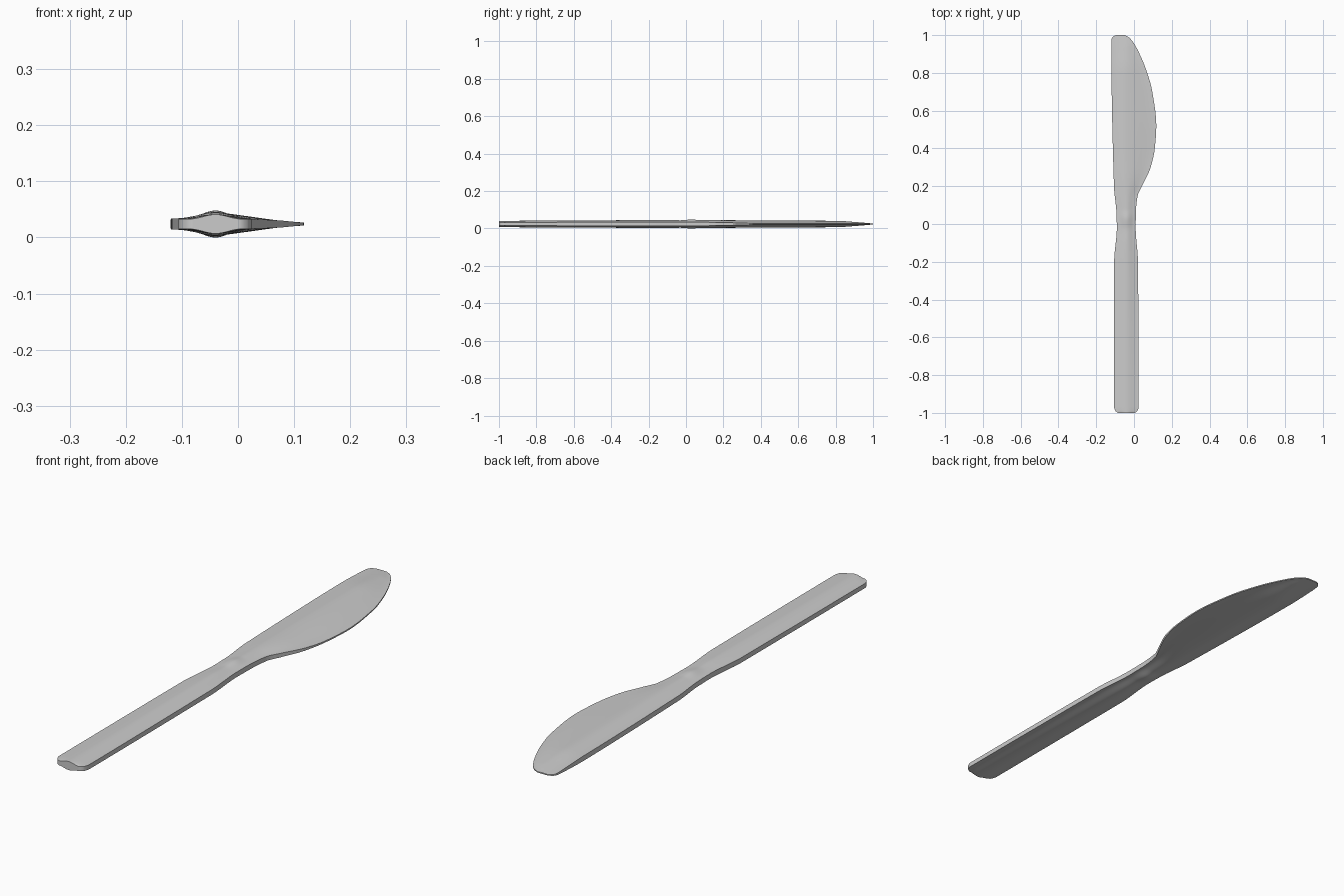
import bpy, bmesh, math

cube = bpy.data.objects.get("Cube")
if cube:
    bpy.data.objects.remove(cube)

MID_Z = 0.024      # height of the flat plane of symmetry
CREST_X = -0.04    # line of greatest thickness


def curve(points):
    """Return a smooth function through (y, value) points, flat at local peaks."""
    slopes = [(b[1] - a[1]) / (b[0] - a[0]) for a, b in zip(points, points[1:])]
    tangents = [slopes[0]]
    for s, t in zip(slopes, slopes[1:]):
        tangents.append(2 * s * t / (s + t) if s * t > 0 else 0)
    tangents.append(slopes[-1])

    def value(y):
        i = 0
        while i < len(slopes) - 1 and y > points[i + 1][0]:
            i += 1
        (ya, va), (yb, vb) = points[i], points[i + 1]
        span = yb - ya
        t = (y - ya) / span
        return ((1 + 2 * t) * (1 - t) ** 2 * va + t * (1 - t) ** 2 * span * tangents[i]
                + t * t * (3 - 2 * t) * vb + t * t * (t - 1) * span * tangents[i + 1])
    return value


# Outline in plan: straight spine on one side, curved cutting edge on the other
spine_x = curve([(-1, -.085), (-.99, -.098), (-.965, -.106), (-.2, -.105), (-.02, -.091),
                 (.06, -.093), (.2, -.106), (.95, -.12), (.98, -.118), (.992, -.11), (1, -.095)])
edge_x = curve([(-1, .005), (-.99, .018), (-.965, .025), (-.2, .021), (-.02, .009),
                (.06, .01), (.15, .019), (.2, .042), (.3, .088), (.4, .11), (.52, .118),
                (.7, .097), (.82, .063), (.92, .02), (.97, -.01), (.99, -.03), (1, -.05)])

# Half thickness along the spine and cutting edge, and the bulge between them
spine_h = curve([(-1, .009), (0, .01), (.8, .01), (.93, .006), (1, .002)])
edge_h = curve([(-1, .009), (.05, .01), (.2, .008), (.4, .003), (1, .002)])
bulge = curve([(-1, .008), (-.6, .009), (-.1, .0115), (-.03, .01), (.03, .014),
               (.08, .0105), (.3, .0115), (.8, .01), (.93, .005), (1, .0005)])


def section(y, steps=9):
    """Closed lens-shaped ring across the knife."""
    left, right = spine_x(y), edge_x(y)
    crest = min(CREST_X, right - 0.35 * (right - left))
    top = []
    for i in range(2 * steps + 1):
        u = i / steps - 1
        x = crest + u * ((crest - left) if u < 0 else (right - crest))
        t = (x - left) / (right - left)
        h = spine_h(y) * (1 - t) + edge_h(y) * t
        top.append((x, h + bulge(y) * math.cos(u * math.pi / 2) ** 2))
    return ([(x, y, MID_Z + h) for x, h in top]
            + [(x, y, MID_Z - h) for x, h in reversed(top)])


def spread(start, end, count):
    return [start + (end - start) * i / count for i in range(count)]


# Sections packed closely at the rounded ends and the collar
stations = (spread(-1, -.96, 10) + spread(-.96, -.25, 10) + spread(-.25, -.06, 10)
            + spread(-.06, .12, 24) + spread(.12, .9, 40) + spread(.9, .98, 8)
            + spread(.98, 1, 10) + [1])

# Knife body
bm = bmesh.new()
rings = [[bm.verts.new(p) for p in section(y)] for y in stations]
for a, b in zip(rings, rings[1:]):
    for i in range(len(a)):
        j = (i + 1) % len(a)
        bm.faces.new((a[i], a[j], b[j], b[i]))
bm.faces.new(rings[0])
bm.faces.new(rings[-1])
bmesh.ops.recalc_face_normals(bm, faces=bm.faces)
mesh = bpy.data.meshes.new("table_knife")
bm.to_mesh(mesh)
bm.free()
knife = bpy.data.objects.new("table_knife", mesh)
bpy.context.collection.objects.link(knife)

# Plain grey material
grey = bpy.data.materials.new("light_grey")
grey.use_nodes = True
colour = (0.6, 0.6, 0.6, 1)
grey.diffuse_color = colour
grey.node_tree.nodes["Principled BSDF"].inputs["Base Color"].default_value = colour
mesh.materials.append(grey)

# Smooth surfaces with a crisp rim
bpy.ops.object.select_all(action="DESELECT")
knife.select_set(True)
bpy.context.view_layer.objects.active = knife
bpy.ops.object.shade_smooth_by_angle(angle=math.radians(35))
